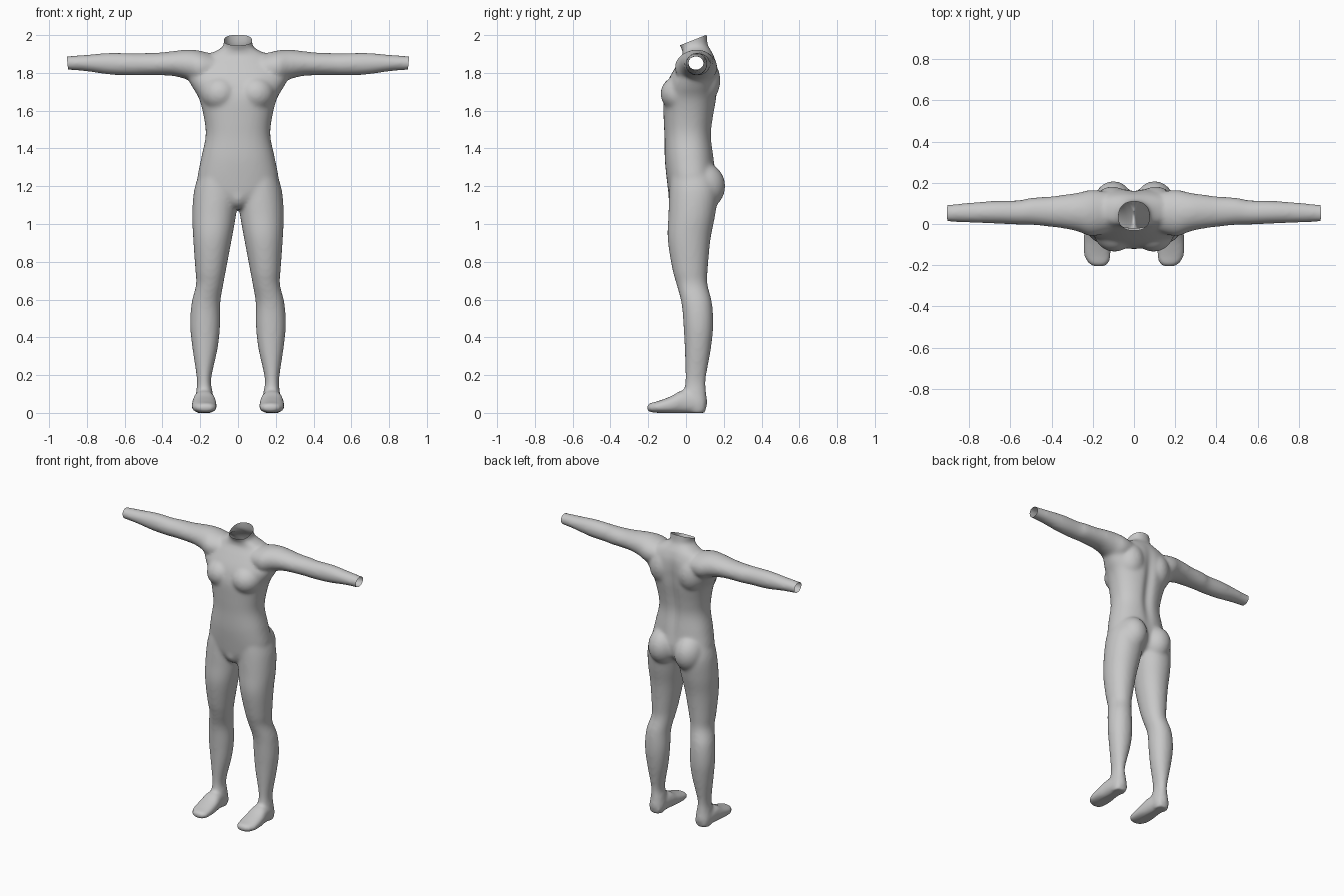
import bpy
import bmesh
import math
from mathutils import Matrix, Vector

cube = bpy.data.objects.get("Cube")
if cube:
    bpy.data.objects.remove(cube, do_unlink=True)

PLACE = {
    "x": lambda t, a, b: (t, a, b),
    "y": lambda t, a, b: (a, t, b),
    "z": lambda t, a, b: (a, b, t),
}


def spline(keys, steps=5):
    """Smooth curve of sections through the key sections."""
    rows = []
    last = len(keys) - 1
    for i in range(last):
        p0, p1, p2, p3 = (keys[min(max(i + k, 0), last)] for k in (-1, 0, 1, 2))
        for s in range(steps):
            u = s / steps
            rows.append([
                b + 0.5 * u * (c - a + u * (2 * a - 5 * b + 4 * c - d + u * (3 * (b - c) + d - a)))
                for a, b, c, d in zip(p0, p1, p2, p3)])
    rows.append(keys[-1])
    return rows


def loft(bm, axis, keys, power=2.0, sides=40):
    """Closed tube; each key is position, then low and high bounds on both cross axes."""
    rings = []
    for t, a0, a1, b0, b1 in spline(keys):
        ring = []
        for k in range(sides):
            ang = math.tau * k / sides
            c, s = math.cos(ang), math.sin(ang)
            c = math.copysign(abs(c) ** (2 / power), c)
            s = math.copysign(abs(s) ** (2 / power), s)
            a = (a0 + a1) / 2 + c * (a1 - a0) / 2
            b = (b0 + b1) / 2 + s * (b1 - b0) / 2
            ring.append(bm.verts.new(PLACE[axis](t, a, b)))
        rings.append(ring)
    for r, q in zip(rings, rings[1:]):
        for k in range(sides):
            n = (k + 1) % sides
            bm.faces.new((r[k], r[n], q[n], q[k]))
    bm.faces.new(rings[0])
    bm.faces.new(rings[-1])


def muscle(bm, centre, radii):
    mat = Matrix.Translation(centre) @ Matrix.Diagonal((*radii, 1))
    bmesh.ops.create_uvsphere(bm, u_segments=32, v_segments=20, radius=1, matrix=mat)


bm = bmesh.new()

# Torso and neck: height, half width, front, back
torso = [
    (2.06, .078, -.06, .11), (2.0, .077, -.05, .11), (1.95, .076, -.036, .115),
    (1.925, .1, -.022, .128), (1.89, .17, -.02, .148), (1.84, .235, -.05, .165),
    (1.78, .265, -.085, .17), (1.73, .245, -.105, .168), (1.66, .205, -.12, .163),
    (1.55, .178, -.118, .145), (1.46, .172, -.114, .137), (1.34, .197, -.112, .15),
    (1.22, .215, -.1, .16), (1.15, .17, -.09, .14), (1.1, .08, -.07, .08),
]
loft(bm, "z", [(z, -w, w, f, b) for z, w, f, b in torso], 2.3)

# Leg: height, inner, outer, front, back
loft(bm, "z", [
    (1.28, .01, .2, -.08, .14), (1.18, -.005, .232, -.088, .17),
    (1.05, .01, .242, -.093, .155), (.92, .033, .237, -.097, .13),
    (.76, .063, .226, -.072, .115), (.68, .078, .222, -.05, .114),
    (.58, .094, .246, -.024, .138), (.46, .095, .253, -.013, .144),
    (.34, .108, .241, -.007, .132), (.18, .142, .218, -.003, .105),
    (.11, .134, .222, -.012, .107), (.05, .127, .23, 0, .112), (0, .135, .225, .02, .1),
], 2.1)

# Foot: depth, inner, outer, bottom, top
loft(bm, "y", [
    (.1, .14, .215, 0, .06), (.05, .13, .23, -.004, .1), (-.02, .12, .238, -.004, .118),
    (-.08, .113, .245, -.003, .088), (-.15, .112, .243, 0, .062),
    (-.19, .122, .222, .004, .052), (-.207, .145, .195, .014, .04),
], 2.4)

# Arm: reach, front, back, bottom, top
loft(bm, "x", [
    (.1, -.03, .15, 1.77, 1.89), (.2, -.06, .166, 1.74, 1.917),
    (.27, -.037, .152, 1.765, 1.923), (.34, -.022, .142, 1.783, 1.916),
    (.41, -.013, .133, 1.787, 1.908), (.5, -.004, .127, 1.787, 1.905),
    (.56, -.003, .115, 1.787, 1.904), (.68, .002, .112, 1.791, 1.906),
    (.8, .007, .103, 1.808, 1.896), (.9, .011, .094, 1.816, 1.889),
    (.96, .011, .094, 1.816, 1.889),
])

# Chest, shoulder blade, buttock, groin
muscle(bm, (.095, -.035, 1.69), (.1, .1, .095))
muscle(bm, (.105, .08, 1.76), (.1, .102, .13))
muscle(bm, (.1, .09, 1.2), (.1, .118, .125))
muscle(bm, (0, -.03, 1.15), (.06, .065, .07))

bmesh.ops.recalc_face_normals(bm, faces=bm.faces)
mesh = bpy.data.meshes.new("body")
bm.to_mesh(mesh)
bm.free()
body = bpy.data.objects.new("body", mesh)
bpy.context.collection.objects.link(body)

# Mirror the limbs and fuse everything into one smooth skin
mirror = body.modifiers.new("mirror", "MIRROR")
mirror.use_mirror_merge = False
fuse = body.modifiers.new("fuse", "REMESH")
fuse.mode = "VOXEL"
fuse.voxel_size = 0.01
soften = body.modifiers.new("soften", "SMOOTH")
soften.factor = 0.5
soften.iterations = 12
bpy.context.view_layer.update()
skin = bpy.data.meshes.new_from_object(body.evaluated_get(bpy.context.evaluated_depsgraph_get()))
body.modifiers.clear()
body.data = skin

bm = bmesh.new()
bm.from_mesh(skin)

# Spine furrow and flat soles
for v in bm.verts:
    x, y, z = v.co
    if y > .06 and 1.25 < z < 1.9:
        fade = math.sin(math.pi * (z - 1.25) / .65)
        v.co.y -= .018 * fade * math.exp(-(x / .035) ** 2)
    v.co.z = max(z, 0)

# Open neck and wrists
cuts = [
    (Vector((0, .105, 2)), Vector((0, -.055, .14))),
    (Vector((.903, 0, 1.85)), Vector((1, 0, -.1))),
    (Vector((-.903, 0, 1.85)), Vector((-1, 0, -.1))),
]
for point, normal in cuts:
    bmesh.ops.bisect_plane(
        bm, geom=bm.verts[:] + bm.edges[:] + bm.faces[:],
        plane_co=point, plane_no=normal.normalized(), clear_outer=True)
for f in bm.faces:
    f.smooth = True
    f.material_index = 0
bm.to_mesh(skin)
bm.free()

# Plain grey skin
grey = bpy.data.materials.new("plain grey")
grey.use_nodes = True
colour = (.58, .58, .58, 1)
grey.diffuse_color = colour
grey.node_tree.nodes["Principled BSDF"].inputs["Base Color"].default_value = colour
skin.materials.clear()
skin.materials.append(grey)
